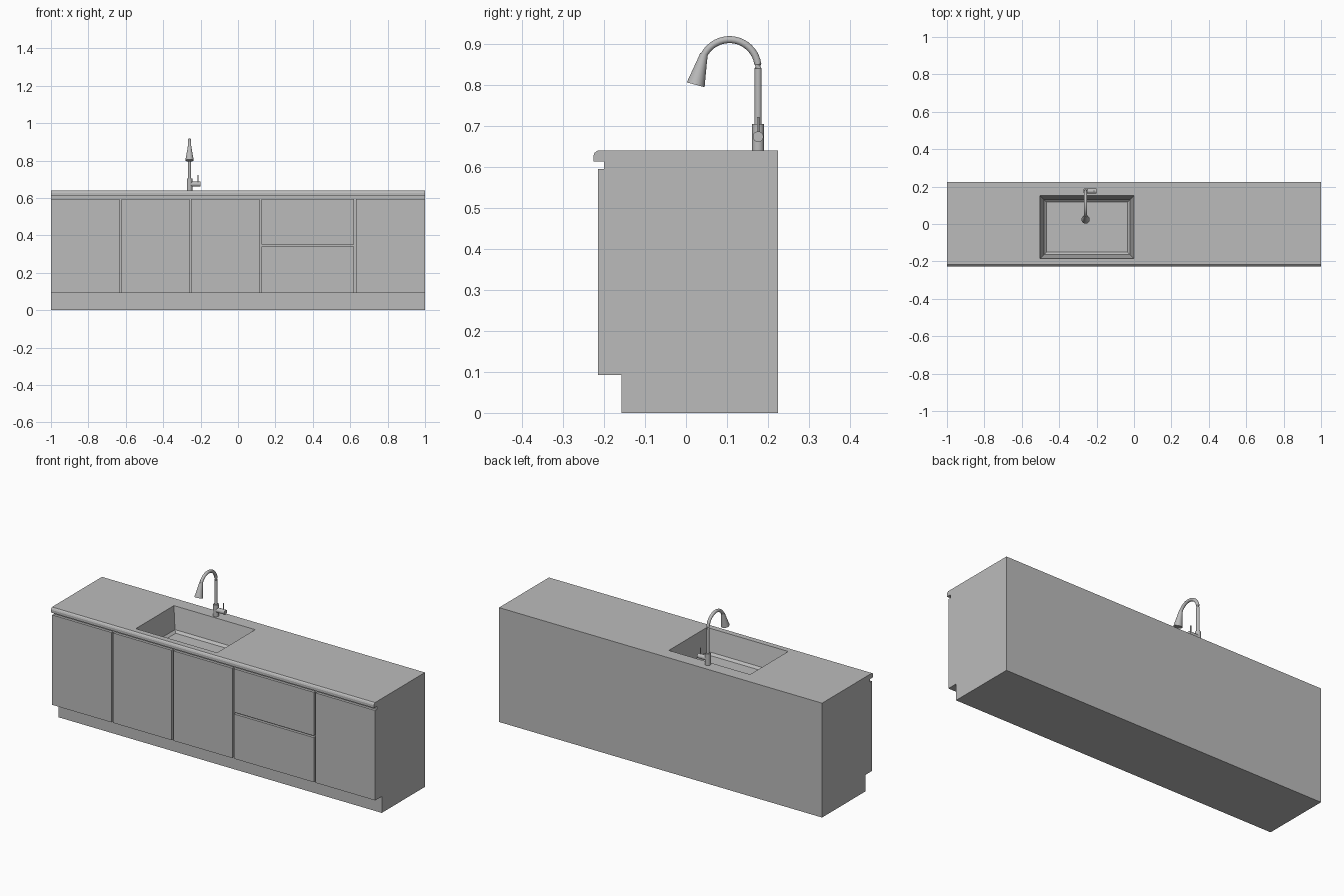
import bpy, bmesh, math
from mathutils import Vector

if "Cube" in bpy.data.objects:
    bpy.data.objects.remove(bpy.data.objects["Cube"])

grey = bpy.data.materials.new("mid_grey")
grey.diffuse_color = (0.5, 0.5, 0.5, 1)
grey.use_nodes = True
grey.node_tree.nodes["Principled BSDF"].inputs["Base Color"].default_value = grey.diffuse_color


def finish(name, bm, smooth=False):
    bmesh.ops.recalc_face_normals(bm, faces=bm.faces)
    me = bpy.data.meshes.new(name)
    bm.to_mesh(me)
    bm.free()
    me.materials.append(grey)
    ob = bpy.data.objects.new(name, me)
    bpy.context.collection.objects.link(ob)
    if smooth:
        bpy.context.view_layer.objects.active = ob
        ob.select_set(True)
        bpy.ops.object.shade_smooth_by_angle(angle=math.radians(35))
        ob.select_set(False)
    return ob


def loft(name, rings, smooth=False):
    """Skin equal-sized rings of points and cap both ends."""
    bm = bmesh.new()
    loops = [[bm.verts.new(p) for p in r] for r in rings]
    n = len(loops[0])
    for a, b in zip(loops, loops[1:]):
        for i in range(n):
            j = (i + 1) % n
            bm.faces.new((a[i], a[j], b[j], b[i]))
    bm.faces.new(loops[0])
    bm.faces.new(loops[-1])
    return finish(name, bm, smooth)


def box(name, x0, x1, y0, y1, z0, z1):
    ring = lambda z: [(x0, y0, z), (x1, y0, z), (x1, y1, z), (x0, y1, z)]
    return loft(name, [ring(z0), ring(z1)])


def tube(name, stations, n=24):
    """Round sweep through (point, direction, radius) stations."""
    rings = []
    for p, d, r in stations:
        q = Vector(d).to_track_quat('Z', 'X')
        rings.append([Vector(p) + q @ Vector((r * math.cos(2 * math.pi * i / n),
                      r * math.sin(2 * math.pi * i / n), 0)) for i in range(n)])
    return loft(name, rings, True)


# Cabinet body with toe kick, finger recess and rounded worktop nose
profile = [(0.225, 0), (-0.157, 0), (-0.157, 0.092), (-0.2, 0.092), (-0.2, 0.613),
           (-0.226, 0.613), (-0.226, 0.628), (-0.223, 0.635), (-0.216, 0.64), (0.225, 0.64)]
body = loft("cabinet_and_worktop", [[(x, y, z) for y, z in profile] for x in (-1, 1)])

# Sink basin, cut with tapered walls and a sloped foot
def basin_ring(inset, z):
    x0, x1, y0, y1 = -0.503 + inset, -inset, -0.185 + inset, 0.152 - inset
    return [(x0, y0, z), (x1, y0, z), (x1, y1, z), (x0, y1, z)]

cutter = loft("basin_cutter", [basin_ring(0, 0.68), basin_ring(0, 0.64),
                               basin_ring(0.022, 0.52), basin_ring(0.035, 0.508)])
cutter.hide_render = True
mod = body.modifiers.new("basin", 'BOOLEAN')
mod.operation = 'DIFFERENCE'
mod.solver = 'EXACT'
mod.object = cutter
bpy.context.view_layer.objects.active = body
bpy.ops.object.modifier_apply(modifier=mod.name)
bpy.data.objects.remove(cutter)

# Door and drawer fronts separated by narrow gaps
Z0, Z1, G = 0.092, 0.595, 0.005
fronts = [("left_door", -1, -0.628 - G, Z0, Z1),
          ("sink_door_left", -0.628 + G, -0.255 - G, Z0, Z1),
          ("sink_door_right", -0.255 + G, 0.12 - G, Z0, Z1),
          ("lower_drawer", 0.12 + G, 0.625 - G, Z0, 0.347 - G),
          ("upper_drawer", 0.12 + G, 0.625 - G, 0.347 + G, Z1),
          ("right_door", 0.625 + G, 1, Z0, Z1)]
for name, x0, x1, z0, z1 in fronts:
    box(name, x0, x1, -0.215, -0.2, z0, z1)

# Tap: base, gooseneck, spray head, side valve and lever
X, Y, UP, SIDE = -0.259, 0.176, (0, 0, 1), (1, 0, 0)
tube("tap_base", [((X, Y, 0.638), UP, 0.0145), ((X, Y, 0.705), UP, 0.0145)])
neck = [((X, Y, 0.70), UP, 0.0085)]
R, cz = 0.07, 0.841
for i in range(21):
    a = math.radians(157 * i / 20)
    neck.append(((X, Y - R + R * math.cos(a), cz + R * math.sin(a)),
                 (0, -math.sin(a), math.cos(a)), 0.0085))
tube("tap_neck", neck)
head_dir = Vector((0, -0.26, -0.96)).normalized()
top = Vector((X, 0.044, 0.876))
tube("spray_head", [(top, head_dir, 0.0095), (top + head_dir * 0.02, head_dir, 0.0125),
                    (top + head_dir * 0.078, head_dir, 0.0225)])
tube("tap_valve", [((X, Y, 0.674), SIDE, 0.013), ((-0.2, Y, 0.674), SIDE, 0.013)])
tube("tap_lever", [((-0.213, Y, 0.68), UP, 0.003), ((-0.213, Y, 0.722), UP, 0.003)], 12)
